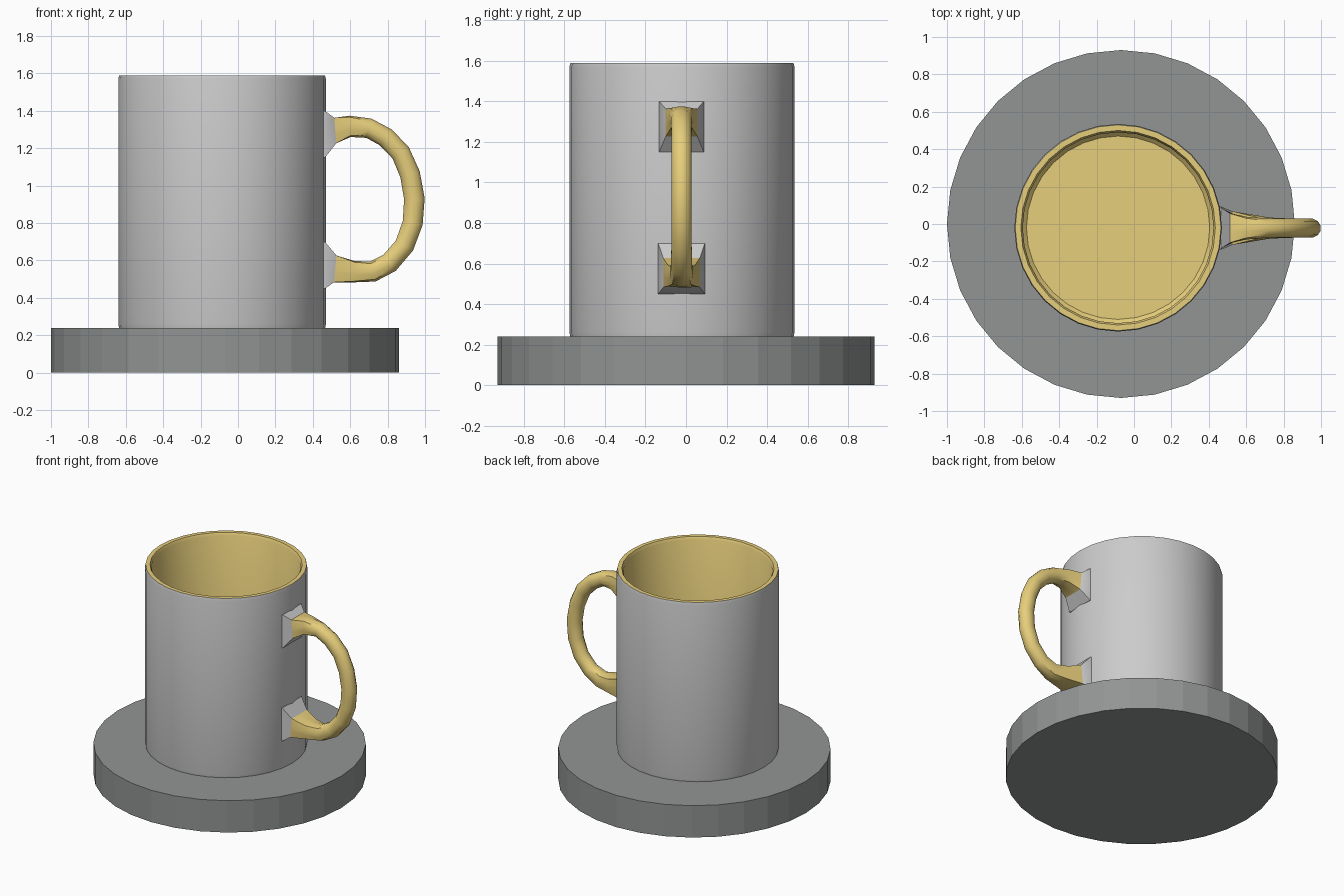
import bpy, bmesh
from math import sin, cos, pi, radians

if "Cube" in bpy.data.objects:
    bpy.data.objects.remove(bpy.data.objects["Cube"])


def material(name, rgb):
    m = bpy.data.materials.new(name)
    m.diffuse_color = (*rgb, 1)
    m.use_nodes = True
    m.node_tree.nodes["Principled BSDF"].inputs["Base Color"].default_value = m.diffuse_color
    return m


yellow = material("yellow_glaze", (0.80, 0.62, 0.20))
dark = material("dark_coaster", (0.29, 0.30, 0.30))
white = material("white_glaze", (0.8, 0.8, 0.8))


def loft(name, rings, mats, mat_of=None, smooth=True):
    """Skin a list of equal-length closed rings; cap both ends."""
    bm = bmesh.new()
    vr = [[bm.verts.new(p) for p in r] for r in rings]
    n = len(rings[0])
    for k in range(len(vr) - 1):
        for i in range(n):
            j = (i + 1) % n
            f = bm.faces.new((vr[k][i], vr[k][j], vr[k + 1][j], vr[k + 1][i]))
            f.material_index = mat_of(k) if mat_of else 0
    bm.faces.new(vr[0][::-1])
    cap = bm.faces.new(vr[-1])
    cap.material_index = mat_of(len(vr)) if mat_of else 0
    bmesh.ops.recalc_face_normals(bm, faces=bm.faces[:])
    me = bpy.data.meshes.new(name)
    bm.to_mesh(me)
    bm.free()
    for m in mats:
        me.materials.append(m)
    ob = bpy.data.objects.new(name, me)
    bpy.context.collection.objects.link(ob)
    if smooth:
        bpy.ops.object.select_all(action='DESELECT')
        bpy.context.view_layer.objects.active = ob
        ob.select_set(True)
        bpy.ops.object.shade_smooth_by_angle(angle=radians(35))
    return ob


def circle(cx, cy, r, z, n=32):
    return [(cx + r * cos(2 * pi * i / n), cy + r * sin(2 * pi * i / n), z)
            for i in range(n)]


# Coaster: thick flat-sided disc
loft("coaster", [circle(-0.07, 0, 0.93, z) for z in (0, 0.24)], [dark], smooth=False)

# Mug: outer wall, rim, inner wall and floor in one turned profile
profile = [(0.55, 0.235), (0.555, 0.26), (0.555, 1.57), (0.55, 1.59),
           (0.52, 1.59), (0.51, 1.57), (0.51, 0.32), (0.49, 0.30)]
loft("mug_body", [circle(-0.085, -0.02, r, z) for r, z in profile],
     [white, yellow], lambda k: 1 if k >= 3 else 0)


def section(x, z, ang, t, w, square=0.0, n=12):
    """Cross-section of the handle; ang is the path direction in the xz plane."""
    a = radians(ang)
    pts = []
    for i in range(n):
        u = 2 * pi * (i + 0.5) / n
        c, s = cos(u), sin(u)
        g = 1 + square * (1 / max(abs(c), abs(s)) - 1)
        pts.append((x - sin(a) * t * c * g, -0.022 + w * s * g, z + cos(a) * t * c * g))
    return pts


# Handle: x, z, direction, half thickness, half width, squareness
path = [(0.52, 1.295, 5, 0.068, 0.078, 1), (0.60, 1.317, 3, 0.058, 0.062, .5),
        (0.70, 1.307, -15, 0.055, 0.054, 0), (0.79, 1.258, -38, 0.055, 0.052, 0),
        (0.87, 1.175, -55, 0.055, 0.052, 0), (0.92, 1.06, -72, 0.056, 0.052, 0),
        (0.943, 0.93, -87, 0.057, 0.052, 0), (0.934, 0.80, -102, 0.056, 0.052, 0),
        (0.89, 0.68, -120, 0.055, 0.052, 0), (0.81, 0.587, -142, 0.056, 0.054, 0),
        (0.72, 0.541, -164, 0.057, 0.058, .2), (0.62, 0.54, -183, 0.058, 0.075, .6),
        (0.52, 0.555, -185, 0.072, 0.09, 1)]
loft("handle", [section(*p) for p in path], [yellow])

# Flared white roots where the handle meets the wall
for name, zc, end, t, w in (("upper_root", 1.275, path[0], 0.125, 0.11),
                            ("lower_root", 0.575, path[-1], 0.125, 0.115)):
    a = 0 if end[2] > 0 else -180
    loft(name, [section(0.43, zc, a, t, w, 1), section(0.465, zc, a, t, w, 1),
                section(*end)], [white])
